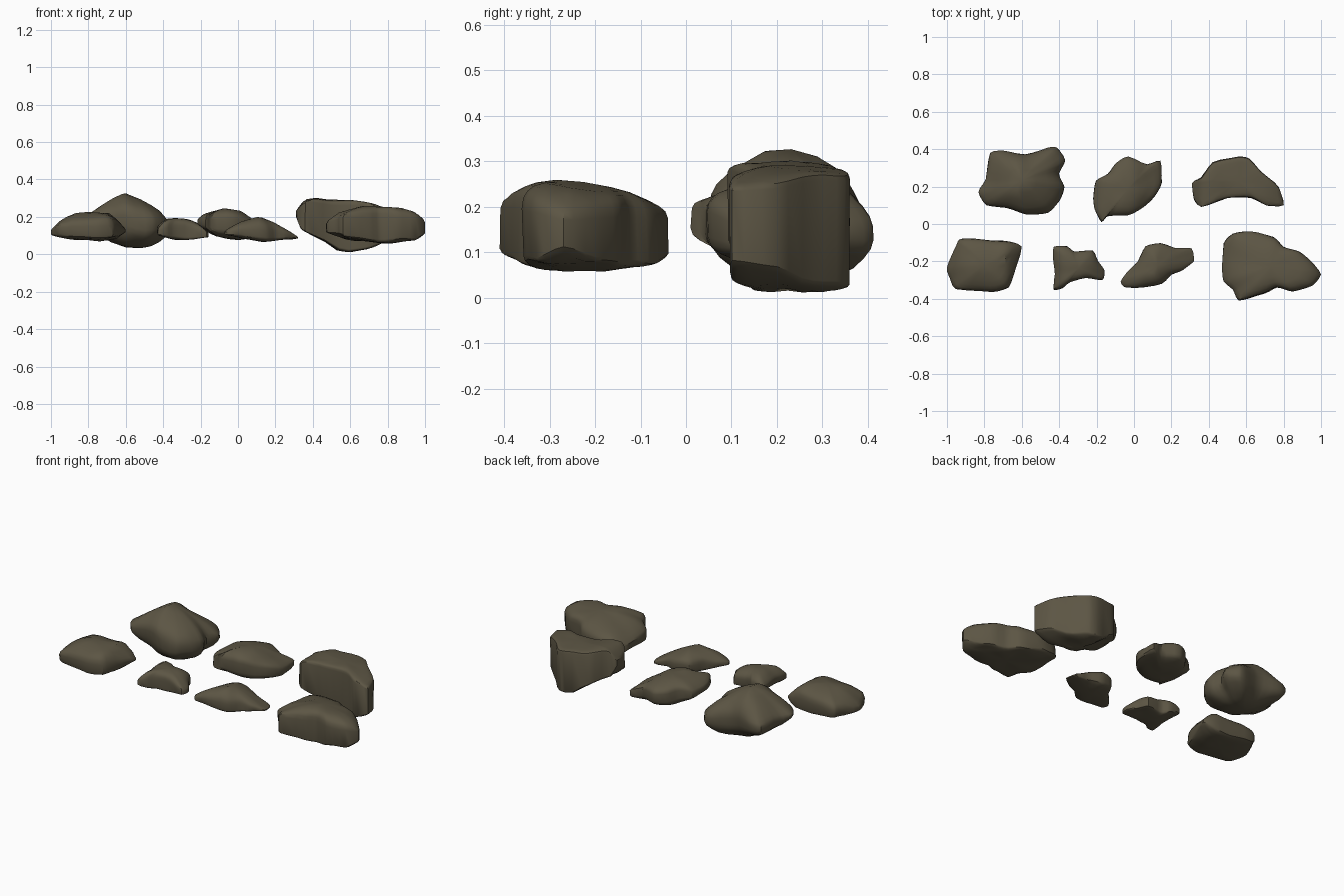
import bpy, bmesh
from mathutils import Vector, noise

cube = bpy.data.objects.get("Cube")
if cube:
    bpy.data.objects.remove(cube, do_unlink=True)

# Single dull brown-grey stone colour
stone = bpy.data.materials.new("dull_stone")
stone.use_nodes = True
colour = (0.108, 0.092, 0.058, 1)
stone.diffuse_color = colour
shader = stone.node_tree.nodes["Principled BSDF"]
shader.inputs["Base Color"].default_value = colour
shader.inputs["Roughness"].default_value = 0.9

RINGS = (1, 0.97, 0.9, 0.78, 0.6, 0.35)


def lerp(a, b, t):
    return a + (b - a) * t


def height(profile, x):
    """Piecewise linear height of a profile along x."""
    if x <= profile[0][0]:
        return profile[0][1]
    for (xa, za), (xb, zb) in zip(profile, profile[1:]):
        if x <= xb:
            return lerp(za, zb, (x - xa) / (xb - xa))
    return profile[-1][1]


def smooth_outline(points, steps=3):
    """Closed, slightly tightened spline through the outline points."""
    result = []
    count = len(points)
    for i in range(count):
        a, b, c, d = (Vector(points[(i + k) % count]) for k in (-1, 0, 1, 2))
        for s in range(steps):
            t = s / steps
            tangent_b, tangent_c = (c - a) * 0.3, (d - b) * 0.3
            h = t * t * (3 - 2 * t)
            result.append(b.lerp(c, h) + tangent_b * t * (1 - t) ** 2
                          - tangent_c * t * t * (1 - t))
    return result


def make_rock(name, outline, top, bottom, rim=(0.3, 0.6), round_top=2.5,
              round_bottom=2.5, tilt=0.0):
    """Loft a stone from its plan outline and its upper and lower profiles.
    Measures are in hundredths; rim gives the band of near vertical sides."""
    plan = smooth_outline(outline)
    xs, ys = [p.x for p in plan], [p.y for p in plan]
    centre = Vector((max(xs) + min(xs), max(ys) + min(ys))) / 2
    half = Vector((max(xs) - min(xs), max(ys) - min(ys))) / 2
    bm = bmesh.new()

    def vertex(p, s, upper):
        # Inner rings ease from the outline towards an oval
        spoke = p - centre
        reach = Vector((spoke.x / half.x, spoke.y / half.y)).length
        oval = spoke / reach if reach else spoke
        x, y = centre + oval.lerp(spoke, s) * s
        low, high = height(bottom, x), height(top, x)
        high += tilt * (y - centre.y)
        power = round_top if upper else round_bottom
        rise = (1 - s ** power) ** (1 / power)
        edge = lerp(low, high, rim[1] if upper else rim[0])
        z = lerp(edge, high if upper else low, rise)
        co = Vector((x, y, z)) / 100
        bump = noise.noise_vector(co * 9) * 0.01
        co += Vector((bump.x * 0.6, bump.y * 0.6, bump.z))
        return bm.verts.new(co)

    # Rings run from the underside out to the rim and back over the top
    rings = [[vertex(p, s, False) for p in plan] for s in reversed(RINGS)]
    rings += [[vertex(p, s, True) for p in plan] for s in RINGS]
    count = len(plan)
    for lower, upper in zip(rings, rings[1:]):
        for i in range(count):
            j = (i + 1) % count
            bm.faces.new((lower[i], lower[j], upper[j], upper[i]))
    for ring, is_top in ((rings[0], False), (rings[-1], True)):
        hub = vertex(centre, 0, is_top)
        for i in range(count):
            bm.faces.new((ring[i], ring[(i + 1) % count], hub))
    bmesh.ops.recalc_face_normals(bm, faces=bm.faces)

    mesh = bpy.data.meshes.new(name)
    bm.to_mesh(mesh)
    bm.free()
    mesh.materials.append(stone)
    rock = bpy.data.objects.new(name, mesh)
    bpy.context.collection.objects.link(rock)
    bpy.ops.object.select_all(action="DESELECT")
    rock.select_set(True)
    bpy.context.view_layer.objects.active = rock
    bpy.ops.object.shade_smooth_by_angle(angle=0.6)


# Back row
make_rock(
    "back_left_boulder",
    [(-83, 17), (-79, 24), (-77, 38), (-70, 39), (-58, 37), (-46, 41), (-41, 41),
     (-37, 34), (-40, 27), (-37, 20), (-40, 12), (-46, 6), (-58, 5), (-68, 9), (-79, 10)],
    top=[(-83, 22), (-75, 27), (-62, 33), (-54, 30), (-42, 28), (-37, 25)],
    bottom=[(-83, 14), (-75, 8), (-62, 4), (-48, 2), (-40, 3), (-37, 6)],
    rim=(0.4, 0.55), round_top=1.8, round_bottom=1.9, tilt=-0.08)

make_rock(
    "back_middle_rock",
    [(-22, 14), (-20, 23), (-14, 27), (-10, 32), (-3, 36), (7, 32), (14, 34),
     (15, 22), (11, 15), (5, 9), (-3, 5), (-14, 4), (-17, 1), (-21, 8)],
    top=[(-22, 20), (-18, 23), (-8, 24), (1, 23), (8, 20), (15, 17)],
    bottom=[(-22, 14), (-12, 9), (0, 8), (15, 8)],
    rim=(0.3, 0.65), round_top=2.2, tilt=-0.06)

make_rock(
    "back_right_boulder",
    [(31, 22), (36, 25), (42, 33), (56, 36), (62, 35), (68, 28), (77, 20),
     (80, 10), (71, 10), (63, 14), (50, 14), (36, 9), (32, 14)],
    top=[(31, 24), (35, 29), (42, 30), (55, 29), (72, 28), (80, 25)],
    bottom=[(31, 20), (34, 13), (45, 7), (53, 2), (60, 1), (70, 3), (80, 7)],
    rim=(0.06, 0.9), round_top=3)

# Front row
make_rock(
    "front_left_rock",
    [(-100, -23), (-95, -11), (-92, -8), (-70, -9), (-60, -12), (-64, -26),
     (-67, -34), (-76, -36), (-95, -35), (-98, -29)],
    top=[(-100, 15), (-96, 19), (-88, 22), (-68, 23), (-63, 19), (-60, 15)],
    bottom=[(-100, 9), (-75, 7), (-65, 8), (-60, 11)],
    rim=(0.2, 0.5), round_top=2.3, round_bottom=3)

make_rock(
    "front_small_stone",
    [(-43, -12), (-36, -12), (-32, -15), (-22, -14), (-19, -20), (-16, -25),
     (-17, -30), (-26, -29), (-34, -31), (-38, -34), (-43, -35), (-42, -27), (-43, -20)],
    top=[(-43, 17), (-38, 20), (-27, 19), (-21, 17), (-16, 14)],
    bottom=[(-43, 10), (-35, 8), (-16, 8)],
    rim=(0.15, 0.5), round_top=2.1)

make_rock(
    "front_middle_stone",
    [(-7, -31), (-3, -25), (2, -20), (6, -12), (14, -10), (22, -13), (31, -13),
     (32, -20), (26, -25), (20, -27), (15, -32), (2, -34), (-5, -34)],
    top=[(-7, 14), (2, 18), (11, 20), (20, 17), (28, 13), (32, 10)],
    bottom=[(-7, 10), (4, 8), (13, 7), (32, 8)],
    rim=(0.2, 0.5), round_top=2.1)

make_rock(
    "front_right_boulder",
    [(47, -22), (48, -10), (53, -5), (62, -4), (75, -7), (80, -12), (88, -15),
     (95, -20), (100, -27), (95, -33), (85, -36), (76, -34), (70, -37), (56, -41),
     (53, -35), (48, -30)],
    top=[(47, 19), (54, 23), (65, 25), (80, 25), (95, 24), (100, 20)],
    bottom=[(47, 11), (58, 8), (75, 6), (95, 7), (100, 10)],
    rim=(0.12, 0.65), round_top=2.4, tilt=-0.12)
